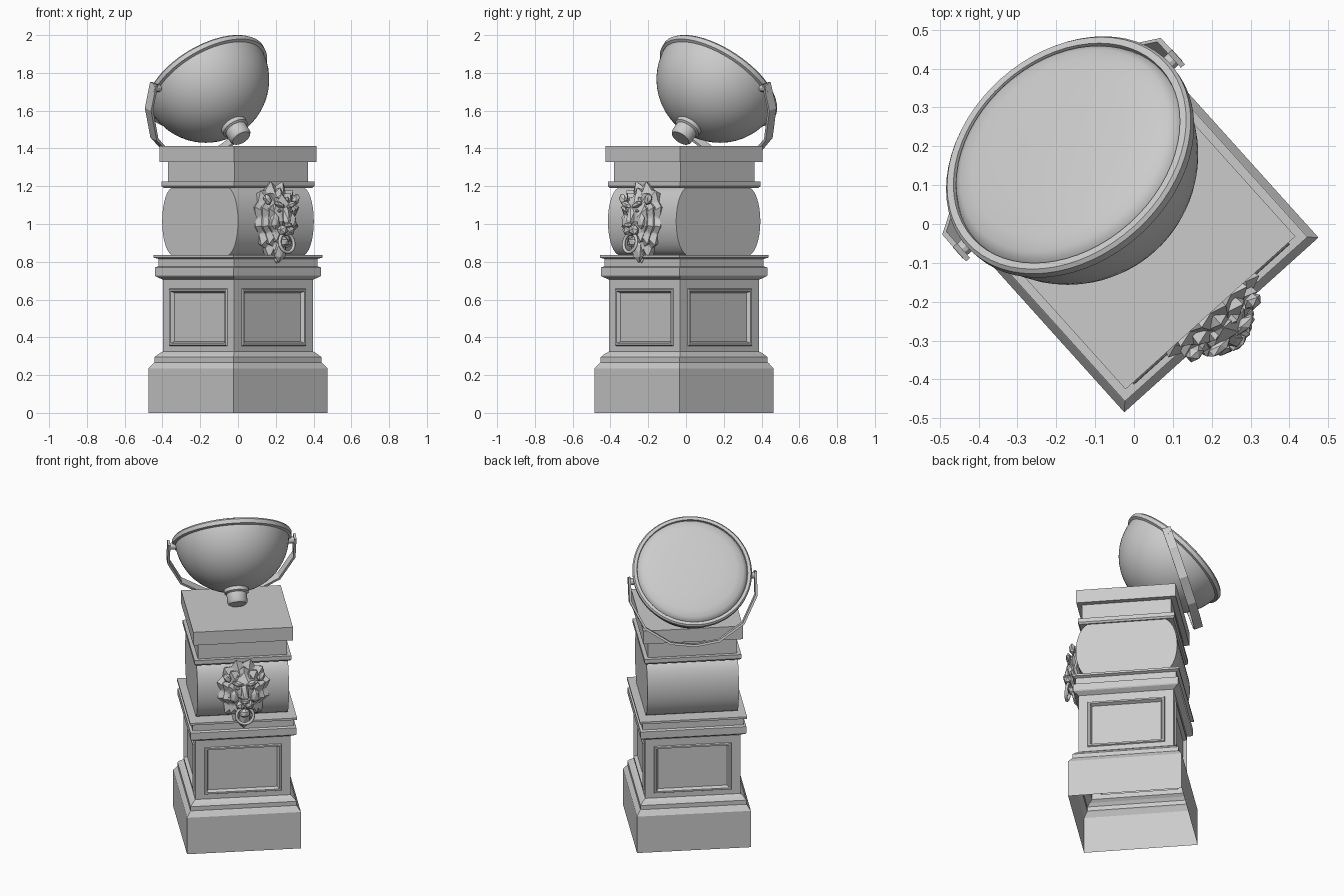
import bpy, bmesh, math
from mathutils import Matrix, Vector

if "Cube" in bpy.data.objects:
    bpy.data.objects.remove(bpy.data.objects["Cube"], do_unlink=True)

stone = bpy.data.materials.new("grey_stone")
stone.use_nodes = True
GREY = (0.6, 0.6, 0.6, 1)
stone.diffuse_color = GREY
stone.node_tree.nodes["Principled BSDF"].inputs["Base Color"].default_value = GREY

# Pedestal frame (turned about z) and the tilted bowl frame inside it
FRAME = Matrix.Translation((0, -0.01, 0)) @ Matrix.Rotation(math.radians(42), 4, 'Z')
BOWL = FRAME @ Matrix.Translation((0, 0.255, 1.766)) @ Matrix.Rotation(math.radians(-42), 4, 'X')


def make(name, bm, frame=FRAME, smooth=None):
    bmesh.ops.recalc_face_normals(bm, faces=bm.faces)
    mesh = bpy.data.meshes.new(name)
    bm.to_mesh(mesh)
    bm.free()
    mesh.materials.append(stone)
    mesh.transform(frame)
    ob = bpy.data.objects.new(name, mesh)
    bpy.context.collection.objects.link(ob)
    if smooth:
        bpy.ops.object.select_all(action='DESELECT')
        ob.select_set(True)
        bpy.context.view_layer.objects.active = ob
        bpy.ops.object.shade_smooth_by_angle(angle=math.radians(smooth))
    return ob


def bridge(bm, a, b):
    for i in range(len(a)):
        j = (i + 1) % len(a)
        bm.faces.new((a[i], a[j], b[j], b[i]))


def tower(name, profile, bottom=True, top=True):
    """Square mouldings stacked from (half width, z) steps."""
    bm = bmesh.new()
    rings = [[bm.verts.new((sx * h, sy * h, z)) for sx, sy in ((-1, -1), (1, -1), (1, 1), (-1, 1))]
             for h, z in profile]
    for a, b in zip(rings, rings[1:]):
        bridge(bm, a, b)
    if bottom:
        bm.faces.new(rings[0])
    if top:
        bm.faces.new(rings[-1])
    return make(name, bm)


def revolve(name, profile, frame=BOWL, steps=64, smooth=35):
    bm = bmesh.new()
    pts = [bm.verts.new((r, 0, s)) for r, s in profile]
    edges = [bm.edges.new(p) for p in zip(pts, pts[1:])]
    bmesh.ops.spin(bm, geom=pts + edges, cent=(0, 0, 0), axis=(0, 0, 1),
                   angle=math.tau, steps=steps, use_merge=True)
    bmesh.ops.remove_doubles(bm, verts=bm.verts, dist=1e-5)
    return make(name, bm, frame, smooth)


# Pedestal: hollow plinth, cornice, band, neck and cap
tower("plinth", [(0.336, 0), (0.336, 0.235), (0.318, 0.262), (0.313, 0.268), (0.313, 0.295),
                 (0.298, 0.312), (0.281, 0.325)], bottom=False, top=False)
tower("cornice", [(0.281, 0.705), (0.308, 0.722), (0.312, 0.728), (0.312, 0.77), (0.298, 0.776),
                  (0.298, 0.815), (0.316, 0.822), (0.316, 0.835)], bottom=False)
tower("upper_band", [(0.278, 1.19), (0.286, 1.2), (0.286, 1.225)])
tower("neck", [(0.263, 1.225), (0.263, 1.33)], bottom=False, top=False)
tower("cap", [(0.294, 1.328), (0.294, 1.413)])

# Shaft: four sides, each with a framed sunk panel
bm = bmesh.new()
rings = [(0.281, 0.325, 0.705, 0.281), (0.228, 0.355, 0.658, 0.281), (0.224, 0.359, 0.654, 0.289),
         (0.214, 0.369, 0.644, 0.289), (0.204, 0.378, 0.635, 0.268)]
for k in range(4):
    turn = Matrix.Rotation(k * math.pi / 2, 4, 'Z')
    loops = [[bm.verts.new(turn @ Vector(p)) for p in
              ((-w, -d, lo), (w, -d, lo), (w, -d, hi), (-w, -d, hi))] for w, lo, hi, d in rings]
    for a, b in zip(loops, loops[1:]):
        bridge(bm, a, b)
    bm.faces.new(loops[-1])
bmesh.ops.remove_doubles(bm, verts=bm.verts, dist=1e-5)
make("panelled_shaft", bm)

# Drum: bulging front and back, flat ends
bm = bmesh.new()
N = 16
outline = []
for side in (1, -1):
    for i in range(N + 1):
        t = math.pi * (i / N - 0.5)
        outline.append((side * (0.21 + 0.09 * math.cos(t)), 1.014 + side * 0.181 * math.sin(t)))
ends = [[bm.verts.new((u, v, z)) for v, z in outline] for u in (-0.27, 0.27)]
bridge(bm, *ends)
for e in ends:
    bm.faces.new(e)
make("drum", bm, smooth=35)

# Lamp bowl, rim, lens and rear knob
arc = [math.radians(a) for a in range(0, 91, 6)]
revolve("bowl", [(0.336 * math.cos(a), -0.336 * math.sin(a)) for a in arc])
revolve("rim", [(0.333, -0.034), (0.35, -0.028), (0.352, -0.004), (0.344, 0.006),
                (0.326, 0.006), (0.322, -0.012)])
revolve("lens", [(0.326, -0.01), (0.318, 0.006), (0.3, 0.02), (0.26, 0.031), (0.18, 0.039),
                 (0.09, 0.043), (0, 0.044)])
revolve("rear_knob", [(0.072, -0.31), (0.072, -0.35), (0.06, -0.357), (0.06, -0.408),
                      (0.052, -0.42), (0, -0.42)], steps=24)

# Yoke: flat strap hung from both sides of the rim, passing below the bowl
half = [(0.365, 0), (0.365, 0.14), (0.285, 0.3), (0.14, 0.395), (0, 0.415)]
path = half + [(-u, t) for u, t in reversed(half[:-1])]
bm = bmesh.new()
sections = []
for u, t in path:
    grow = 1 + 0.014 / math.hypot(u, t)
    sections.append([bm.verts.new((u * k, w, -t * k)) for k, w in
                     ((1, -0.026), (grow, -0.026), (grow, 0.026), (1, 0.026))])
for a, b in zip(sections, sections[1:]):
    bridge(bm, a, b)
bm.faces.new(sections[0])
bm.faces.new(sections[-1])
make("yoke", bm, FRAME @ Matrix.Translation((0, 0.25, 1.745)) @ Matrix.Rotation(math.radians(17), 4, 'X'))
for side, label in ((1, "left"), (-1, "right")):
    pivot = Matrix.Translation((side * 0.355, 0.255, 1.72)) @ Matrix.Rotation(math.pi / 2, 4, 'Y')
    bm = bmesh.new()
    bmesh.ops.create_cone(bm, cap_ends=True, segments=12, radius1=0.02, radius2=0.02, depth=0.05)
    make(label + "_pivot", bm, FRAME @ pivot)


# Lion mask: jagged mane layers, low-poly face and a ring
def mane(name, size, v_edge, v_mid, count, phase):
    bm = bmesh.new()
    outer, inner, back = [], [], []
    for i in range(count * 2):
        a = math.tau * (i + phase) / (count * 2)
        r = size * (1.0 if i % 2 else 0.86)
        taper = 0.82 + 0.2 * math.cos(a) + 0.1 * math.sin(a) ** 2
        u, z = 0.172 * r * taper * math.sin(a), 1.012 + 0.22 * r * math.cos(a)
        outer.append(bm.verts.new((u, v_edge - (0.012 if i % 2 else 0), z)))
        inner.append(bm.verts.new((u * 0.6, v_mid, 1.012 + (z - 1.012) * 0.6)))
        back.append(bm.verts.new((u * 0.9, -0.26, 1.012 + (z - 1.012) * 0.9)))
    bridge(bm, back, outer)
    bridge(bm, outer, inner)
    bm.faces.new(inner)
    bmesh.ops.triangulate(bm, faces=bm.faces)
    make(name, bm)


mane("outer_mane", 1.0, -0.295, -0.335, 13, 0)
mane("middle_mane", 0.82, -0.322, -0.352, 11, 1)
mane("inner_mane", 0.63, -0.343, -0.362, 9, 0)


def blob(name, loc, size, tilt=0, roll=0):
    bm = bmesh.new()
    bmesh.ops.create_icosphere(bm, subdivisions=1, radius=1)
    place = Matrix.Translation(loc) @ Matrix.Rotation(roll, 4, 'Y') @ Matrix.Rotation(tilt, 4, 'X')
    make(name, bm, FRAME @ place @ Matrix.Diagonal((*size, 1)))


blob("lion_head", (0, -0.345, 1.06), (0.08, 0.04, 0.1))
blob("lion_nose_bridge", (0, -0.377, 1.045), (0.026, 0.024, 0.07), tilt=-0.3)
blob("lion_nose", (0, -0.398, 0.995), (0.03, 0.016, 0.016))
blob("lion_chin", (0, -0.362, 0.905), (0.035, 0.022, 0.03))
blob("lion_beard", (0, -0.335, 0.86), (0.04, 0.025, 0.07), tilt=0.2)
for side, label in ((1, "left"), (-1, "right")):
    blob(f"lion_{label}_brow", (side * 0.042, -0.374, 1.102), (0.042, 0.018, 0.017), roll=side * -0.35)
    blob(f"lion_{label}_eye", (side * 0.042, -0.374, 1.07), (0.014, 0.01, 0.009))
    blob(f"lion_{label}_muzzle", (side * 0.024, -0.38, 0.968), (0.034, 0.028, 0.03), roll=side * 0.4)
    blob(f"lion_{label}_cheek", (side * 0.06, -0.36, 1.015), (0.03, 0.022, 0.045))
    blob(f"lion_{label}_ear", (side * 0.1, -0.345, 1.13), (0.024, 0.02, 0.034), roll=side * 0.5)

ring = [(0.05 + 0.009 * math.cos(math.tau * i / 8), 0.009 * math.sin(math.tau * i / 8)) for i in range(9)]
revolve("lion_ring", ring, FRAME @ Matrix.Translation((0, -0.385, 0.9))
        @ Matrix.Rotation(math.radians(80), 4, 'X'), steps=28, smooth=60)
